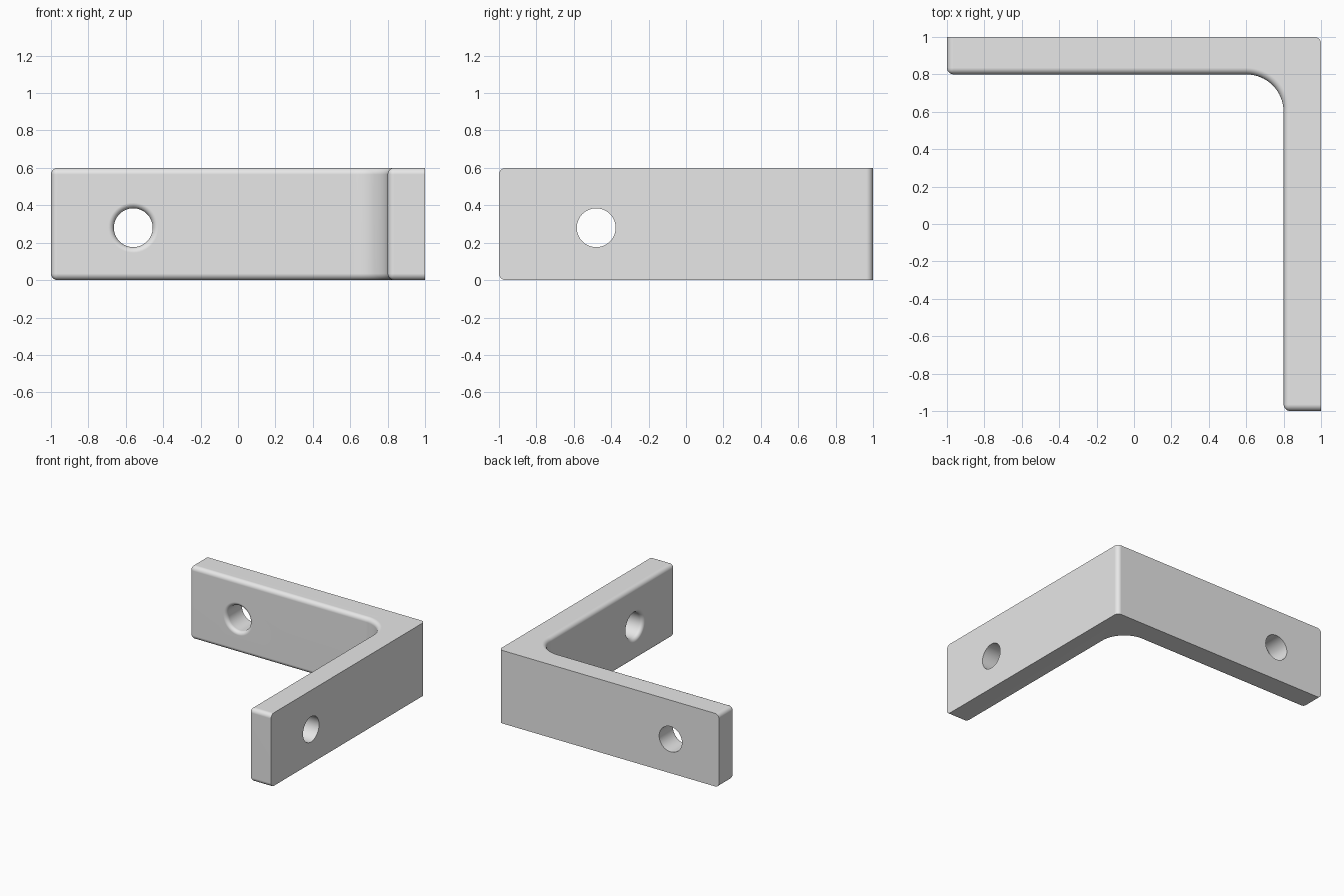
import bpy, bmesh, math
from mathutils import Matrix, Vector

cube = bpy.data.objects.get("Cube")
if cube:
    bpy.data.objects.remove(cube, do_unlink=True)

HEIGHT, INNER, FILLET, ROUND = 0.6, 0.8, 0.2, 0.035
HOLE_R, HOLE_Z = 0.104, 0.28

metal = bpy.data.materials.new("light grey")
metal.use_nodes = True
GREY = (0.8, 0.8, 0.8, 1)
metal.diffuse_color = GREY
metal.node_tree.nodes["Principled BSDF"].inputs["Base Color"].default_value = GREY


def make_object(name, bm):
    bmesh.ops.recalc_face_normals(bm, faces=bm.faces)
    mesh = bpy.data.meshes.new(name)
    bm.to_mesh(mesh)
    bm.free()
    mesh.materials.append(metal)
    obj = bpy.data.objects.new(name, mesh)
    bpy.context.collection.objects.link(obj)
    return obj


def arc(cx, cy, r, start, end, steps):
    angles = [math.radians(start + (end - start) * i / steps) for i in range(steps + 1)]
    return [(cx + r * math.cos(a), cy + r * math.sin(a)) for a in angles]


# L-shaped plan with a filleted inside corner and a softened outside corner
c = INNER - FILLET
plan = [(-1, 1), (-1, INNER)] + arc(c, c, FILLET, 90, 0, 16)
plan += [(INNER, -1), (1, -1)] + arc(1 - ROUND, 1 - ROUND, ROUND, 0, 90, 6)
bm = bmesh.new()
base = bm.faces.new([bm.verts.new((x, y, 0)) for x, y in plan])
top = bmesh.ops.extrude_face_region(bm, geom=[base])["geom"]
bmesh.ops.translate(bm, verts=[v for v in top if isinstance(v, bmesh.types.BMVert)],
                    vec=(0, 0, HEIGHT))
bmesh.ops.recalc_face_normals(bm, faces=bm.faces)

# Round the inside rims and the arm ends, leaving the outer rims sharp
soft = []
for e in bm.edges:
    a, b = e.verts[0].co, e.verts[1].co
    mid = (a + b) / 2
    inside = max(a.x, b.x) < INNER + 1e-4 and max(a.y, b.y) < INNER + 1e-4
    at_end = abs(mid.x + 1) < 1e-4 or abs(mid.y + 1) < 1e-4
    if abs(a.z - b.z) < 1e-4:
        if inside or at_end:
            soft.append(e)
    elif at_end and inside:
        soft.append(e)
bmesh.ops.bevel(bm, geom=soft, offset=ROUND, offset_type='OFFSET', segments=5,
                profile=0.5, affect='EDGES', clamp_overlap=True)
bracket = make_object("corner_bracket", bm)


# Bolt holes: straight bore with a rounded lip on the inside face
def hole_cutter(name, location, outward):
    lip = 0.03
    profile = [(0, -0.1), (HOLE_R + lip, -0.1)]
    profile += [(x, z) for x, z in arc(HOLE_R + lip, lip, lip, 270, 180, 6)]
    profile += [(HOLE_R, 0.4), (0, 0.4)]
    bm = bmesh.new()
    verts = [bm.verts.new((r, 0, z)) for r, z in profile]
    edges = [bm.edges.new(pair) for pair in zip(verts, verts[1:])]
    bmesh.ops.spin(bm, geom=verts + edges, cent=(0, 0, 0), axis=(0, 0, 1),
                   angle=math.tau, steps=48)
    bmesh.ops.remove_doubles(bm, verts=bm.verts, dist=1e-4)
    turn = Vector((0, 0, 1)).rotation_difference(Vector(outward)).to_matrix().to_4x4()
    bm.transform(Matrix.Translation(location) @ turn)
    cutter = make_object(name, bm)
    cutter.hide_render = True
    return cutter


bpy.context.view_layer.objects.active = bracket
for name, location, outward in (
        ("back_arm_hole", (-0.56, INNER, HOLE_Z), (0, 1, 0)),
        ("side_arm_hole", (INNER, -0.48, HOLE_Z), (1, 0, 0))):
    cutter = hole_cutter(name, location, outward)
    mod = bracket.modifiers.new(name, 'BOOLEAN')
    mod.operation, mod.solver, mod.object = 'DIFFERENCE', 'EXACT', cutter
    bpy.ops.object.modifier_apply(modifier=name)
    bpy.data.objects.remove(cutter, do_unlink=True)

# Smooth curves, crisp outer edges
bpy.ops.object.select_all(action='DESELECT')
bracket.select_set(True)
bpy.ops.object.shade_smooth_by_angle(angle=math.radians(30))
weighted = bracket.modifiers.new("flat_face_normals", 'WEIGHTED_NORMAL')
weighted.keep_sharp = True
